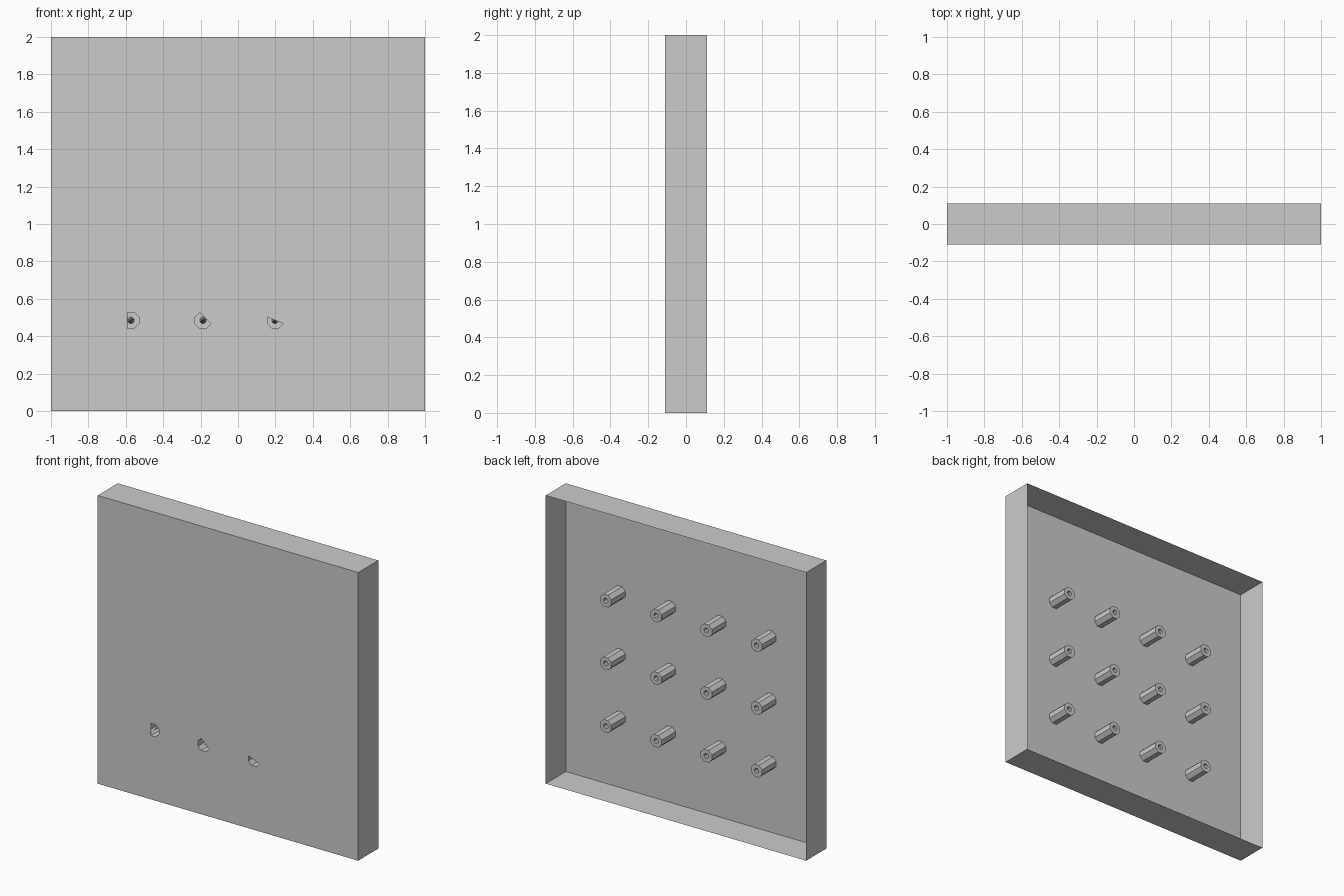
import bpy, bmesh, math

if "Cube" in bpy.data.objects:
    bpy.data.objects.remove(bpy.data.objects["Cube"])

D = 0.11                        # half depth of the tray
XS = [-0.573, -0.187, 0.199, 0.585]
ZS = [0.485, 0.92, 1.355]
R, HOLE, TIP = 0.046, 0.018, 0.045


def finish(name, bm):
    me = bpy.data.meshes.new(name)
    bm.to_mesh(me)
    bm.free()
    ob = bpy.data.objects.new(name, me)
    bpy.context.collection.objects.link(ob)
    return ob


def ring(bm, x, y, z, r, keep=range(8)):
    pts = [math.radians(22.5 + 45 * i) for i in keep]
    return [bm.verts.new((x + r * math.cos(a), y, z + r * math.sin(a))) for a in pts]


def loop_edges(bm, vs):
    return [bm.edges.new((vs[i], vs[(i + 1) % len(vs)])) for i in range(len(vs))]


# Front panel, with partial openings into the three lower posts
bm = bmesh.new()
outer = [bm.verts.new((x, -D, z)) for x, z in ((-1, 0), (1, 0), (1, 2), (-1, 2))]
edges = loop_edges(bm, outer)
for x, keep in zip(XS, ([0, 1, 2, 5, 6, 7], [2, 3, 4, 5, 6, 7], [3, 4, 5, 6, 7])):
    edges += loop_edges(bm, ring(bm, x, -D, ZS[0], R, keep))
bmesh.ops.triangle_fill(bm, edges=edges, use_beauty=True, normal=(0, -1, 0))
for f in bm.faces:
    f.normal_update()
    if f.normal.y > 0:
        f.normal_flip()
bmesh.ops.dissolve_limit(bm, angle_limit=0.01, verts=bm.verts[:], edges=bm.edges[:])
finish("front_panel", bm)

# Thin rim around the panel, open at the back
bm = bmesh.new()
corners = ((-1, 0), (1, 0), (1, 2), (-1, 2))
front = [bm.verts.new((x, -D, z)) for x, z in corners]
back = [bm.verts.new((x, D, z)) for x, z in corners]
for i in range(4):
    j = (i + 1) % 4
    bm.faces.new((front[j], front[i], back[i], back[j]))
finish("rim", bm)

# Octagonal posts with a tapered screw hole
for row, z in enumerate(ZS):
    for col, x in enumerate(XS):
        bm = bmesh.new()
        base = ring(bm, x, -D, z, R)
        tip = ring(bm, x, TIP, z, R)
        hole = ring(bm, x, TIP, z, HOLE)
        apex = bm.verts.new((x, -D - 0.002, z))
        for i in range(8):
            j = (i + 1) % 8
            bm.faces.new((base[i], tip[i], tip[j], base[j]))
            bm.faces.new((tip[i], hole[i], hole[j], tip[j]))
            bm.faces.new((hole[i], apex, hole[j]))
        finish(f"post_{row}_{col}", bm)
